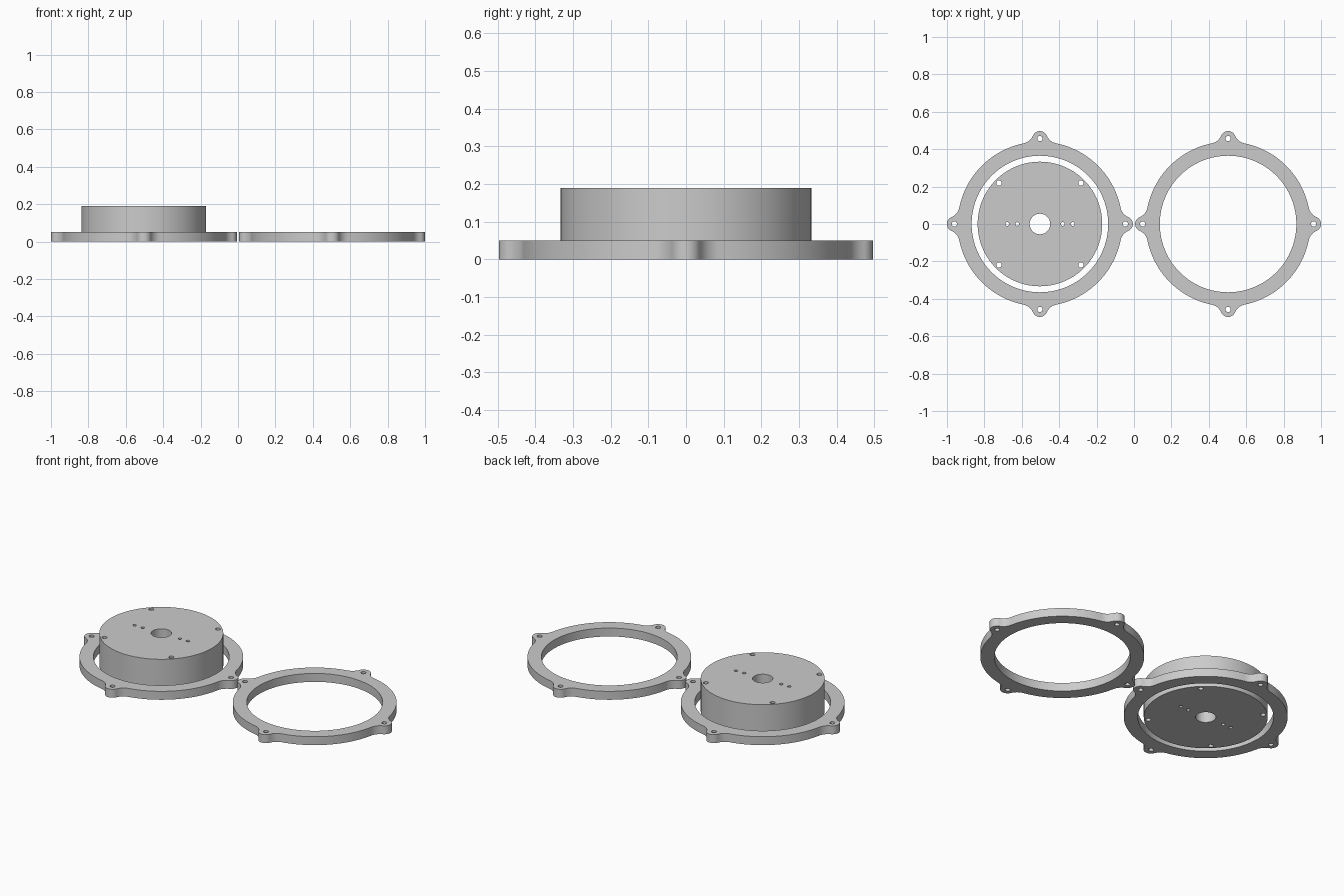
import bpy
import math
from mathutils import Vector

cube = bpy.data.objects.get("Cube")
if cube:
    bpy.data.objects.remove(cube, do_unlink=True)

grey = bpy.data.materials.new("light grey")
grey.use_nodes = True
grey.diffuse_color = (0.6, 0.6, 0.6, 1)
grey.node_tree.nodes["Principled BSDF"].inputs["Base Color"].default_value = (0.6, 0.6, 0.6, 1)


def arc(center, radius, start, end, steps):
    """Points along an arc, both ends included."""
    return [Vector(center) + radius * Vector((math.cos(a), math.sin(a)))
            for a in (start + (end - start) * i / steps for i in range(steps + 1))]


def circle(x, y, radius, steps=24):
    return arc((x, y), radius, 0, math.tau, steps)[:-1]


def plate(name, outlines, height, x):
    """Extrude closed outlines upward; the inner ones become holes."""
    curve = bpy.data.curves.new(name, "CURVE")
    curve.dimensions = "2D"
    curve.fill_mode = "BOTH"
    curve.extrude = height / 2
    for outline in outlines:
        spline = curve.splines.new("POLY")
        spline.points.add(len(outline) - 1)
        for point, p in zip(spline.points, outline):
            point.co = (p.x, p.y, 0, 1)
        spline.use_cyclic_u = True
    obj = bpy.data.objects.new(name, curve)
    bpy.context.collection.objects.link(obj)
    obj.location = (x, 0, height / 2)
    curve.materials.append(grey)
    bpy.ops.object.select_all(action="DESELECT")
    obj.select_set(True)
    bpy.context.view_layer.objects.active = obj
    bpy.ops.object.convert(target="MESH")
    obj = bpy.context.object
    # Weld caps to walls
    bpy.ops.object.mode_set(mode="EDIT")
    bpy.ops.mesh.select_all(action="SELECT")
    bpy.ops.mesh.remove_doubles(threshold=0.0001)
    bpy.ops.mesh.normals_make_consistent(inside=False)
    bpy.ops.object.mode_set(mode="OBJECT")
    bpy.ops.object.shade_smooth_by_angle(angle=math.radians(30))
    return obj


# Ring outline: a circle blended into four rounded lugs
RING, LUG, LUG_AT, FILLET = 0.44, 0.04, 0.457, 0.07
a, b = RING + FILLET, LUG + FILLET
turn = math.acos((LUG_AT ** 2 + a ** 2 - b ** 2) / (2 * LUG_AT * a))
fillet_c = a * Vector((math.cos(turn), math.sin(turn)))
to_lug = math.atan2(-fillet_c.y, LUG_AT - fillet_c.x)
lug_end = to_lug + math.pi
to_ring = turn - math.pi
quarter = (arc((LUG_AT, 0), LUG, -lug_end, lug_end, 20)
           + arc(fillet_c, FILLET, to_lug, to_ring, 8)[1:]
           + arc((0, 0), RING, turn, math.pi / 2 - turn, 24)[1:])
mirrored = [Vector((p.y, p.x)) for p in arc(fillet_c, FILLET, to_lug, to_ring, 8)]
quarter += mirrored[::-1][1:-1]


def rotated(points, k):
    c, s = ((1, 0), (0, 1), (-1, 0), (0, -1))[k]
    return [Vector((c * p.x - s * p.y, s * p.x + c * p.y)) for p in points]


ring_outline = [p for k in range(4) for p in rotated(quarter, k)]
ring = [ring_outline, circle(0, 0, 0.365, 120)]
ring += [rotated(circle(LUG_AT, 0, 0.014), k) for k in range(4)]

plate("mounting_ring", ring, 0.05, -0.503)
plate("spare_ring", ring, 0.05, 0.503)

# Thick round body with a shaft hole, corner screw holes and pairs of small holes
body = [circle(0, 0, 0.333, 120), circle(0, 0, 0.055, 48)]
body += [rotated(circle(0.219, 0.219, 0.014), k) for k in range(4)]
body += [circle(side * x, 0, 0.01) for side in (-1, 1) for x in (0.122, 0.175)]
plate("round_body", body, 0.19, -0.503)
